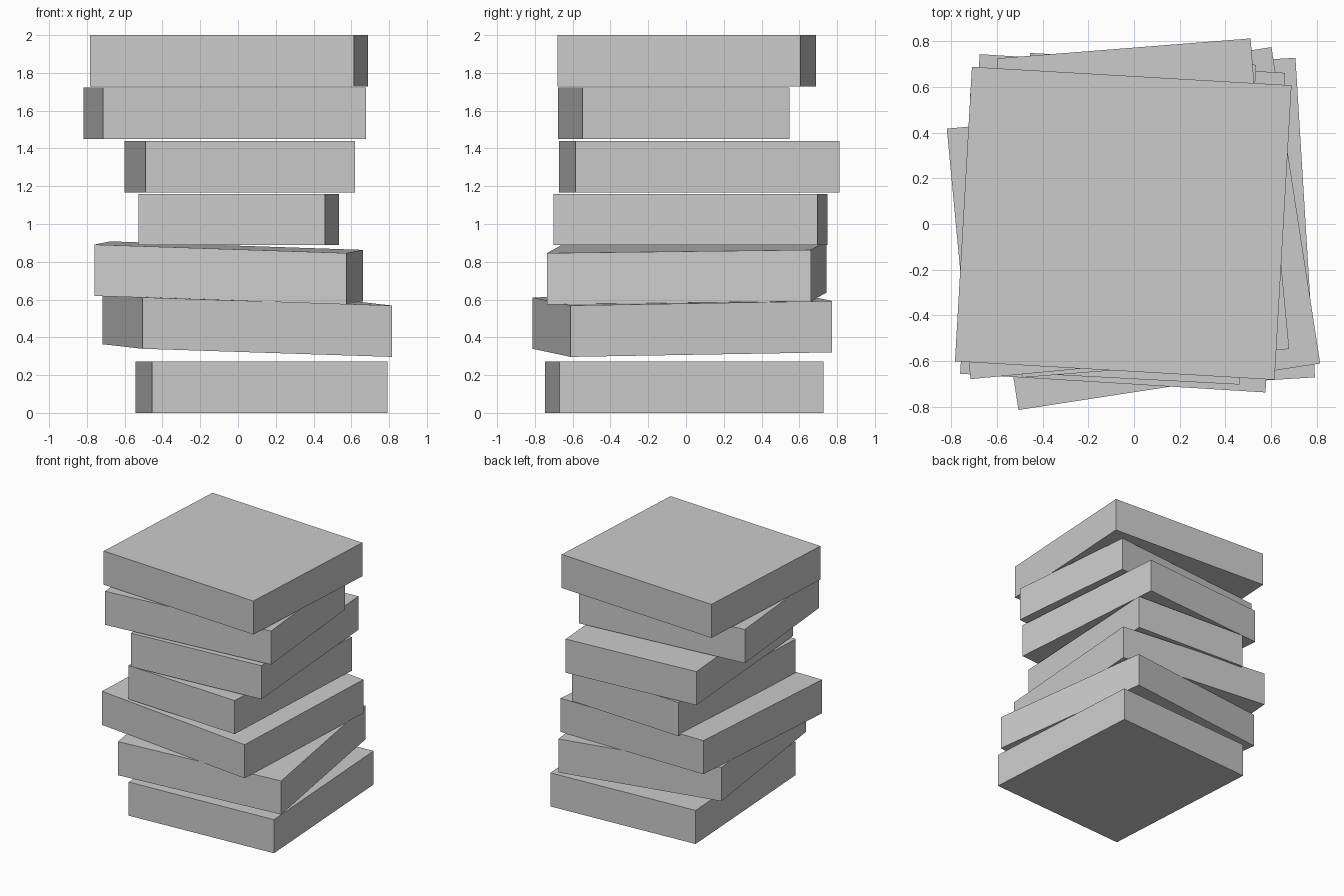
import bpy
import bmesh
from math import radians
from mathutils import Matrix, Vector

cube = bpy.data.objects.get("Cube")
if cube:
    bpy.data.objects.remove(cube, do_unlink=True)

# Single plain grey for the whole stack
grey = bpy.data.materials.new("plain grey")
grey.use_nodes = True
colour = (0.6, 0.6, 0.6, 1.0)
grey.diffuse_color = colour
grey.node_tree.nodes["Principled BSDF"].inputs["Base Color"].default_value = colour

THICKNESS = 0.272


def slab(name, centre, width, depth, turn, rise_x=0.0, rise_y=0.0):
    """Box with upright edges; rise_x and rise_y slope it along its sides."""
    spin = Matrix.Rotation(radians(turn), 3, "Z")
    across = spin @ Vector((width, 0, 0)) + Vector((0, 0, rise_x))
    along = spin @ Vector((0, depth, 0)) + Vector((0, 0, rise_y))
    up = Vector((0, 0, THICKNESS))
    shape = Matrix((across, along, up)).transposed().to_4x4()
    bm = bmesh.new()
    bmesh.ops.create_cube(bm, size=1, matrix=shape)
    mesh = bpy.data.meshes.new(name)
    bm.to_mesh(mesh)
    bm.free()
    mesh.materials.append(grey)
    obj = bpy.data.objects.new(name, mesh)
    x, y, base = centre
    obj.location = (x, y, base + THICKNESS / 2)
    bpy.context.collection.objects.link(obj)


# Stack from the ground up
slab("bottom_slab", (0.125, -0.01, 0), 1.25, 1.4, 3.5)
slab("second_slab", (0.048, -0.02, 0.33), 1.335, 1.4, 8.75, -0.043, 0.024)
slab("third_slab", (-0.05, 0.003, 0.605), 1.338, 1.4, -3.5, -0.045, 0.017)
slab("fourth_slab", (0.003, 0.023, 0.888), 0.99, 1.4, -3)
slab("fifth_slab", (0.01, 0.07, 1.168), 1.113, 1.4, 4.5)
slab("sixth_slab", (-0.07, -0.065, 1.45), 1.4, 1.1, 5.4)
slab("top_slab", (-0.047, 0.003, 1.728), 1.4, 1.29, -3.3)
